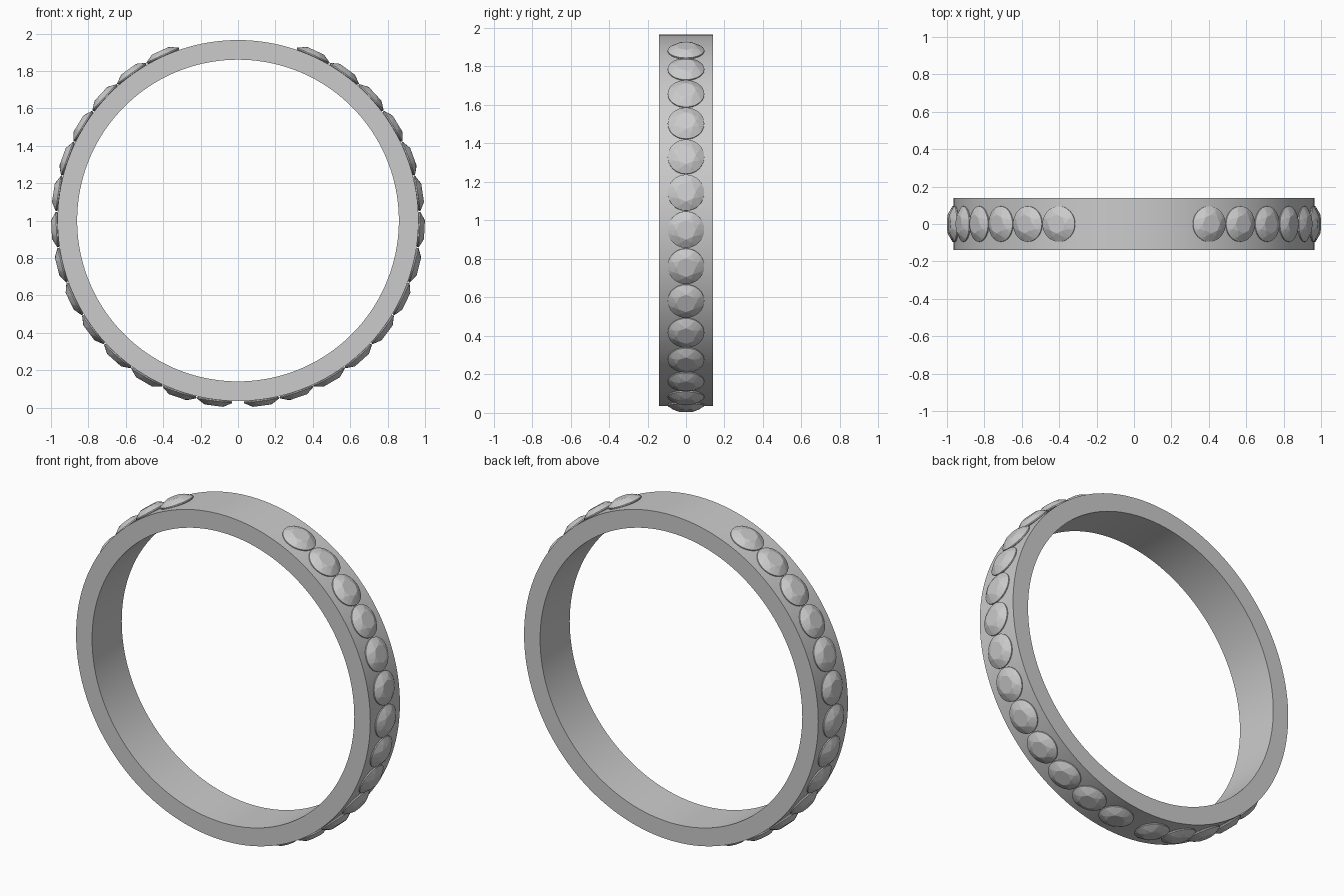
import bpy, bmesh, math
from mathutils import Matrix

if "Cube" in bpy.data.objects:
    bpy.data.objects.remove(bpy.data.objects["Cube"])

CENTER_Z = 1.0
R_OUT, R_IN, HALF_W = 0.965, 0.86, 0.139
SEG = 160


def finish(bm, name):
    bmesh.ops.recalc_face_normals(bm, faces=bm.faces)
    mesh = bpy.data.meshes.new(name)
    bm.to_mesh(mesh)
    bm.free()
    return mesh


def add(name, mesh):
    ob = bpy.data.objects.new(name, mesh)
    bpy.context.collection.objects.link(ob)
    return ob


def circle(bm, n, r, z, offset=0.0):
    return [bm.verts.new((r * math.cos(offset + 2 * math.pi * i / n),
                          r * math.sin(offset + 2 * math.pi * i / n), z))
            for i in range(n)]


# Band: rectangular section swept around the y axis
bm = bmesh.new()
section = [(R_OUT, -HALF_W), (R_OUT, HALF_W), (R_IN, HALF_W), (R_IN, -HALF_W)]
rings = []
for i in range(SEG):
    a = 2 * math.pi * i / SEG
    rings.append([bm.verts.new((r * math.cos(a), y, CENTER_Z + r * math.sin(a)))
                  for r, y in section])
for i in range(SEG):
    p, q = rings[i], rings[(i + 1) % SEG]
    for j in range(4):
        k = (j + 1) % 4
        bm.faces.new((p[j], p[k], q[k], q[j]))
band = add("band", finish(bm, "band"))
bpy.context.view_layer.objects.active = band
band.select_set(True)
bpy.ops.object.shade_smooth_by_angle(angle=math.radians(30))

# Round-cut stone: octagonal table, crown facets, thin girdle, pointed base
bm = bmesh.new()
circle(bm, 8, 0.050, 0.998)
circle(bm, 8, 0.072, 0.9875, math.pi / 8)
circle(bm, 32, 0.095, 0.972)
circle(bm, 32, 0.095, 0.966)
bm.verts.new((0, 0, 0.89))
bmesh.ops.convex_hull(bm, input=bm.verts)
bmesh.ops.dissolve_limit(bm, angle_limit=math.radians(1),
                         verts=bm.verts, edges=bm.edges)
stone_mesh = finish(bm, "stone")

# Fourteen stones down each side, leaving the top of the band bare
for side, label in ((1, "right"), (-1, "left")):
    for i in range(14):
        tilt = math.radians(24.5 + 11.39 * i) * side
        stone = add(f"stone_{label}_{i + 1}", stone_mesh)
        stone.matrix_world = (Matrix.Translation((0, 0, CENTER_Z))
                              @ Matrix.Rotation(tilt, 4, 'Y'))
